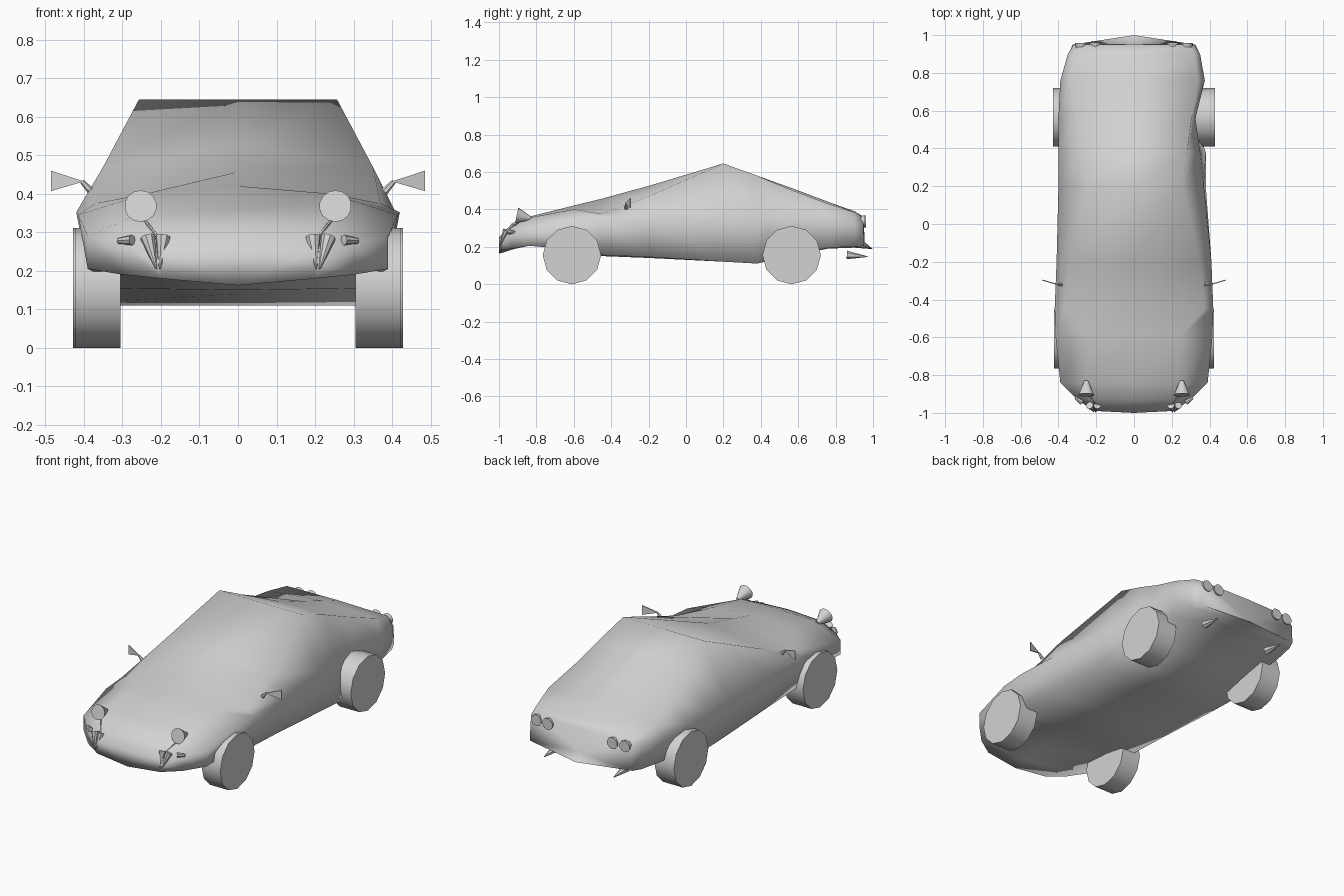
import bpy, bmesh, math
from mathutils import Vector

cube = bpy.data.objects.get("Cube")
if cube:
    bpy.data.objects.remove(cube, do_unlink=True)

grey = bpy.data.materials.new("plain grey")
grey.use_nodes = True
colour = (0.65, 0.65, 0.65, 1)
grey.diffuse_color = colour
grey.node_tree.nodes["Principled BSDF"].inputs["Base Color"].default_value = colour


def finish(name, bm, angle):
    """Turn a bmesh into a named, shaded object."""
    bmesh.ops.recalc_face_normals(bm, faces=bm.faces)
    mesh = bpy.data.meshes.new(name)
    bm.to_mesh(mesh)
    bm.free()
    mesh.materials.append(grey)
    obj = bpy.data.objects.new(name, mesh)
    bpy.context.scene.collection.objects.link(obj)
    bpy.ops.object.select_all(action='DESELECT')
    obj.select_set(True)
    bpy.context.view_layer.objects.active = obj
    bpy.ops.object.shade_smooth_by_angle(angle=math.radians(angle))
    return obj


def taper(name, start, end, radius_start, radius_end, sides=10, angle=40):
    """Cylinder or cone running between two points."""
    bm = bmesh.new()
    start, end = Vector(start), Vector(end)
    axis = end - start
    bmesh.ops.create_cone(bm, cap_ends=True, segments=sides, radius1=radius_start,
                          radius2=radius_end, depth=axis.length)
    bmesh.ops.rotate(bm, verts=bm.verts, matrix=axis.to_track_quat('Z', 'Y').to_matrix())
    bmesh.ops.translate(bm, verts=bm.verts, vec=(start + end) / 2)
    return finish(name, bm, angle)


def plate(name, points, thickness):
    """Thin slab from an outline, thickened along y."""
    bm = bmesh.new()
    face = bm.faces.new([bm.verts.new(p) for p in points])
    grown = bmesh.ops.extrude_face_region(bm, geom=[face])["geom"]
    moved = [g for g in grown if isinstance(g, bmesh.types.BMVert)]
    bmesh.ops.translate(bm, verts=moved, vec=(0, thickness, 0))
    return finish(name, bm, 30)


# Body sections: y, top z, rail x z, belt x z, lower x z, bottom z
sections = [
    (-0.99, .25, .19, .25, .21, .22, .20, .18, .162),
    (-0.93, .325, .20, .315, .30, .27, .30, .19, .185),
    (-0.84, .36, .24, .355, .39, .29, .39, .205, .215),
    (-0.60, .42, .24, .40, .415, .345, .35, .185, .215),
    (-0.45, .457, .37, .375, .42, .352, .38, .155, .15),
    (-0.20, .525, .35, .47, .41, .35, .38, .145, .14),
    (0.20, .645, .257, .645, .40, .35, .375, .12, .12),
    (0.38, .58, .28, .58, .40, .35, .37, .11, .11),
    (0.56, .515, .305, .505, .40, .34, .335, .155, .15),
    (0.76, .44, .34, .43, .39, .34, .37, .195, .19),
    (0.90, .39, .32, .385, .35, .33, .345, .20, .195),
    (0.95, .36, .28, .355, .32, .31, .325, .205, .187),
]
# The left rear quarter is drawn in above the wheel: y -> belt x, lower x
left_inset = {0.2: (.37, .38), 0.38: (.35, .38), 0.56: (.325, .315), 0.76: (.375, .37)}
# The right rear quarter rounds off below the deck: y -> drop of the rail
right_drop = {0.38: .03, 0.56: .05, 0.76: .025}

bm = bmesh.new()
rings = []
for y, top, rx, rz, bx, bz, lx, lz, bottom in sections:
    lbx, llx = left_inset.get(y, (bx, lx))
    nose_y = -1.0 if y == sections[0][0] else y
    lip_y = 1.0 if y == sections[-1][0] else nose_y
    outline = [(0, nose_y, top), (rx, y, rz), (lbx, y, bz), (llx, y, lz),
               (0, lip_y, bottom), (-lx, y, lz), (-bx, y, bz),
               (-rx, y, rz - right_drop.get(y, 0))]
    rings.append([bm.verts.new(p) for p in outline])
for a, b in zip(rings, rings[1:]):
    for i in range(len(a)):
        j = (i + 1) % len(a)
        bm.faces.new((a[i], a[j], b[j], b[i]))
# Close the nose, and the tail around a point just above its lip
bm.faces.new(rings[0])
tail = bm.faces.new(rings[-1])
hub = bmesh.ops.poke(bm, faces=[tail])["verts"][0]
hub.co = (0, .955, .225)
bmesh.ops.triangulate(bm, faces=[f for f in bm.faces if len(f.verts) > 4])
finish("body", bm, 110)

for side, word in ((1, "left"), (-1, "right")):
    # Wheels
    for y, outer, place in ((-0.61, .423, "front"), (0.565, .428, "rear")):
        taper(f"{place}_{word}_wheel", (side * .305, y, .155), (side * outer, y, .155),
              .156, .156, sides=12)

    # Pop-up headlights with a rear taper
    taper(f"{word}_headlight", (side * .253, -.905, .368), (side * .253, -.83, .352),
          .042, .01, sides=14)
    taper(f"{word}_headlight_strut", (side * .245, -.89, .335), (side * .195, -.97, .27),
          .004, .004, sides=6)

    # Pointed bumper trims and side indicator
    for x, lean in ((.195, .203), (.235, .212)):
        taper(f"{word}_bumper_trim", (side * x, -.96, .288), (side * lean, -.995, .205),
              .02, .002, sides=8)
    taper(f"{word}_indicator", (side * .275, -.945, .28), (side * .31, -.92, .278),
          .014, .008, sides=8)

    # Paired tail lights
    for x, y in ((.205, .95), (.28, .945)):
        taper(f"{word}_tail_light", (side * x, y - .06, .335), (side * x, y + .012, .335),
              .02, .033, sides=10)

    # Exhaust spike
    taper(f"{word}_exhaust", (side * .22, .86, .156), (side * .22, .97, .147),
          .023, .002, sides=6)

    # Wing mirror and its bracket
    plate(f"{word}_mirror", [(side * .4, -.325, .432), (side * .485, -.3, .407),
                             (side * .485, -.3, .46)], .006)
    taper(f"{word}_mirror_bracket", (side * .38, -.32, .405), (side * .405, -.32, .432),
          .01, .006, sides=6)
